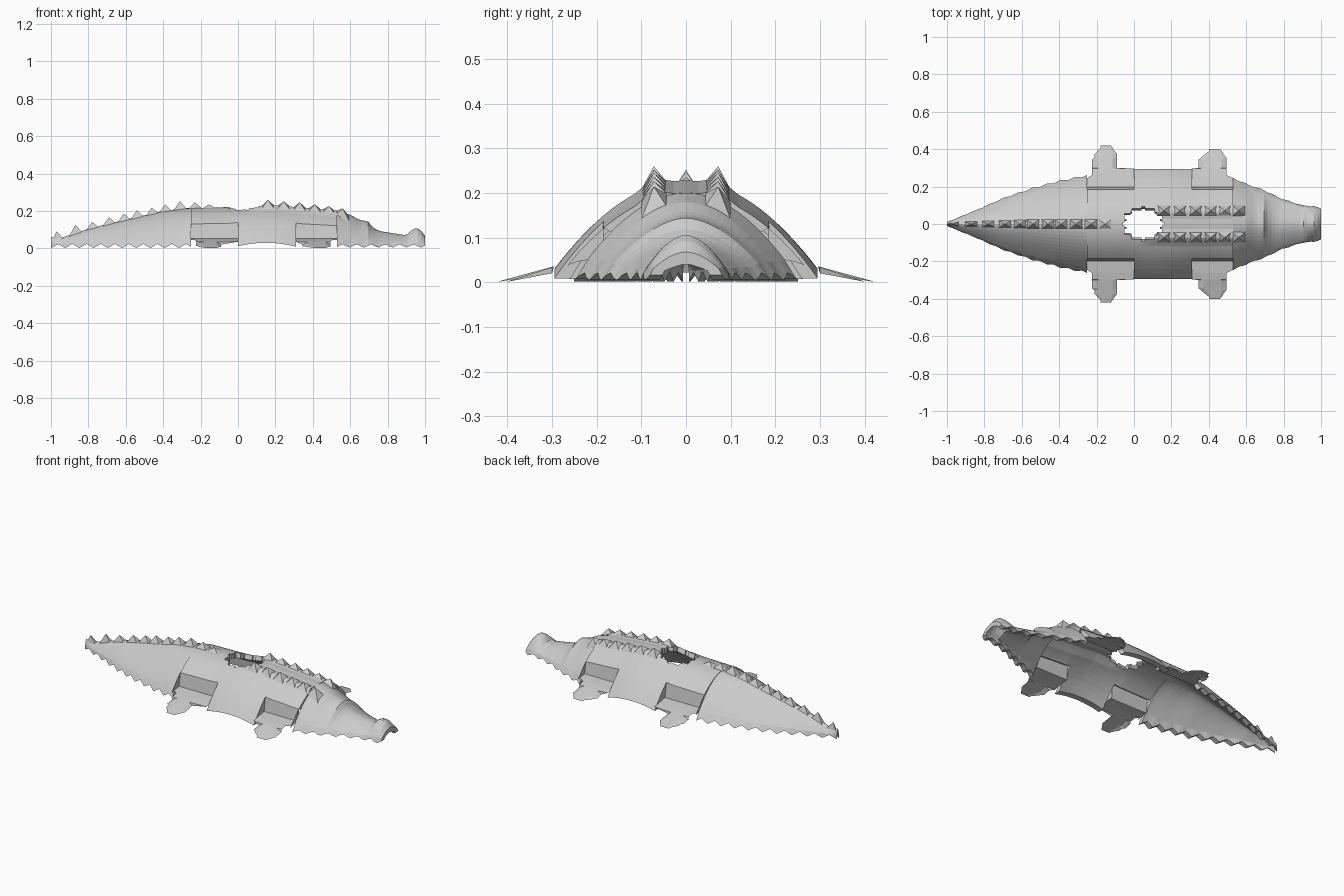
import bpy, math

if "Cube" in bpy.data.objects:
    bpy.data.objects.remove(bpy.data.objects["Cube"])

skin = bpy.data.materials.new("plain grey")
skin.diffuse_color = (0.6, 0.6, 0.6, 1)
skin.use_nodes = True
skin.node_tree.nodes["Principled BSDF"].inputs["Base Color"].default_value = skin.diffuse_color


def make(name, verts, faces):
    me = bpy.data.meshes.new(name)
    me.from_pydata(verts, [], faces)
    me.materials.append(skin)
    ob = bpy.data.objects.new(name, me)
    bpy.context.collection.objects.link(ob)
    return ob


def lerp(table, x):
    """Piecewise linear lookup in (x, value) pairs."""
    for (a, va), (b, vb) in zip(table, table[1:]):
        if x <= b:
            f = max(0, (x - a) / (b - a))
            return va + (vb - va) * f
    return table[-1][1]


def sheet(name, xs, ts, point, thick, skip=lambda x, y: False):
    """Shell from stations xs and cross-section parameters ts, thickened inwards."""
    verts = [point(x, t) for x in xs for t in ts]
    n, faces = len(ts), []
    for i in range(len(xs) - 1):
        for j in range(n - 1):
            f = (i * n + j, (i + 1) * n + j, (i + 1) * n + j + 1, i * n + j + 1)
            cx = sum(verts[k][0] for k in f) / 4
            cy = sum(verts[k][1] for k in f) / 4
            if not skip(cx, cy):
                faces.append(f)
    ob = make(name, verts, faces)
    # inner skin: the same section shrunk, joined along the open edges
    me, nv = ob.data, len(verts)
    inner = []
    for x, y, z in verts:
        w = max(.001, lerp(WIDTH, x))
        d = min(thick, w * .35, lerp(HEIGHT, x) * .45)
        inner.append((x, y * (1 - d / w), max(z - d * (1 - min(1, abs(y) / w) ** 2), 0)))
    count = {}
    for f in faces:
        for a, b in zip(f, f[1:] + f[:1]):
            count[(a, b)] = True
    rim = [(b, a, a + nv, b + nv) for a, b in count if (b, a) not in count]
    me.clear_geometry()
    me.from_pydata(verts + inner, [], faces + [tuple(k + nv for k in f[::-1]) for f in faces] + rim)
    return ob


# height, half-width and roundness along the body
HEIGHT = [(-1, .06), (-.95, .055), (-.8, .105), (-.6, .155), (-.4, .2), (-.28, .215),
          (0, .222), (.2, .228), (.4, .212), (.53, .2), (.6, .18), (.65, .152),
          (.7, .143), (.72, .11), (.76, .092), (.9, .07), (.935, .105), (.97, .106), (1, .068)]
WIDTH = [(-1, .01), (-.95, .03), (-.85, .07), (-.7, .135), (-.55, .185), (-.4, .225), (-.25, .255),
         (.53, .24), (.6, .21), (.7, .175), (.79, .132), (.9, .098), (.97, .092), (1, .08)]
POWER = [(-1, 1.5), (-.5, 1.6), (-.25, 1.95), (.53, 1.95), (.65, 1.8), (1, 1.8)]
LEGS = [("hind", -.25, 0, -.225, -.09, -.18, -.125, .42),
        ("front", .31, .53, .345, .495, .4, .46, .4)]
TW, IN = .295, .185           # trunk half-width, inner wall of the leg recess


def body_z(x, y):
    w, h = lerp(WIDTH, x), lerp(HEIGHT, x)
    zb = min(.024, h * .4)
    return zb + (h - zb) * (1 - min(1, abs(y) / w) ** lerp(POWER, x))


def toothed(x, t):
    """Body section whose lowest edge is a saw-tooth."""
    y = lerp(WIDTH, x) * t
    z = body_z(x, y)
    if abs(t) == 1:
        tooth = abs(((x + 1) / .076) % 1 * 2 - 1)
        z -= min(.022, z) * tooth
        y *= 1 + .04 * tooth
    return (x, y, z)


rt = [i / 12 for i in range(-12, 13)]
sheet("tail", [-1 + .019 * i for i in range(39)] + [-.25], rt, toothed, .03)
sheet("neck_and_head", [.53] + [.544 + .019 * i for i in range(24)] + [1], rt, toothed, .03)


# trunk, open at the leg recesses and torn open on the back
def trunk_z(x, y):
    zb = 0.03 * max(0, 1 - ((x - .15) / .19) ** 2)
    z = zb + (lerp(HEIGHT, x) - zb) * (1 - abs(y / TW) ** 2.0)
    ridge = max(0, 1 - abs(abs(y) - .072) / .045)      # twin ridges on the back
    return z + .014 * ridge * min(1, max(0, (x - .02) / .08))


def trunk_skip(x, y):
    if abs(y) > IN and any(l[1] < x < l[2] for l in LEGS):
        return True
    a = math.atan2(y / .09, (x - .05) / .106)
    r = math.hypot(y / .09, (x - .05) / .106)
    return r < 1 + .09 * math.cos(12 * a)


half = [IN * i / 20 for i in range(21)] + [.21, .24, .265, .28, TW]
ty = [-y for y in half[:0:-1]] + half
tx = [-.25 + .01 * i for i in range(26)] + [.01 * i for i in range(1, 32)] \
    + [.31 + .02 * i for i in range(1, 12)]
sheet("trunk", tx, ty, lambda x, y: (x, y, trunk_z(x, y)), .03, trunk_skip)


# legs: recess walls plus a sloping foot
def leg_z(y, tip):
    return lerp([(IN, .056), (.28, .04), (tip, .002)], y)


for name, x0, x1, a0, a1, b0, b1, tip in LEGS:
    # the recess floor reaches the flank on the side facing the other leg
    e0, e1 = (a0, x1) if name == "hind" else (x0, a1)
    for side, s in (("left", 1), ("right", -1)):
        rows = [(IN + .012, x0, x1), (.245, x0, x1), (.262, e0, e1), (.296, e0, e1), (.3, a0, a1),
                (.345, a0, a1), (.352, a0 + .012, a1), (tip - .045, a0 + .015, a1),
                (tip - .035, a0 + .025, a1 - .01), (tip - .012, b0, b1 + .01), (tip, b0, b1)]
        cols = [0, .18, .5, .82, 1]
        verts, faces = [], []
        for y, xa, xb in rows:
            for c in cols:
                drop = .6 if c in (0, 1) and y > .297 else 1
                verts.append((xa + (xb - xa) * c, s * y, leg_z(y, tip) * drop))
        for r in range(len(rows) - 1):
            for c in range(4):
                k = r * 5 + c
                faces.append((k, k + 1, k + 6, k + 5)[::s])
        # inner wall, leaning slightly outwards at the bottom
        k = len(verts)
        for i in range(9):
            x = x0 + (x1 - x0) * i / 8
            verts += [(x, s * (IN + .012), .054), (x, s * IN, trunk_z(x, IN))]
        faces += [(k + 2 * i + 1, k + 2 * i + 3, k + 2 * i + 2, k + 2 * i)[::s] for i in range(8)]
        # end walls
        for x, d in ((x0, 1), (x1, -1)):
            k = len(verts)
            ys = (IN, .215, .24, .265, .28)
            for y in ys:
                z = trunk_z(x, y)
                verts += [(x, s * y, min(z, leg_z(y, tip))), (x, s * y, z)]
            faces += [(k + 2 * i, k + 2 * i + 2, k + 2 * i + 3, k + 2 * i + 1)[::s * d]
                      for i in range(len(ys) - 1)]
        make(f"{name}_leg_{side}", verts, faces)


# back spikes: one row on the tail, two rows on the trunk and neck
def spikes(name, items):
    verts, faces = [], []
    for x, y, top, rx, ry in items:
        k = len(verts)
        for dx, dy in ((-1, -1), (1, -1), (1, 1), (-1, 1)):
            px, py = max(-1, x + dx * rx), y + dy * ry
            ground = trunk_z if -.25 < px < .53 else body_z
            verts.append((px, py, ground(px, py) - .002))
        verts.append((x, y, top))
        faces += [(k + i, k + (i + 1) % 4, k + 4) for i in range(4)]
    make(name, verts, faces)


tail_tops = [(-.97, .092), (-.87, .125), (-.78, .142), (-.69, .167), (-.61, .186), (-.54, .204),
             (-.46, .217), (-.39, .235), (-.31, .252), (-.23, .247), (-.155, .235)]
spikes("tail_spikes", [(x, 0, z, .036, .01 + .016 * min(1, (x + 1) * 2)) for x, z in tail_tops])

back_tops = [(.16, .26), (.245, .252), (.33, .246), (.41, .236), (.485, .226), (.56, .214)]
spikes("back_spikes", [(x, s * .072, z, .036, .028) for x, z in back_tops for s in (-1, 1)])
